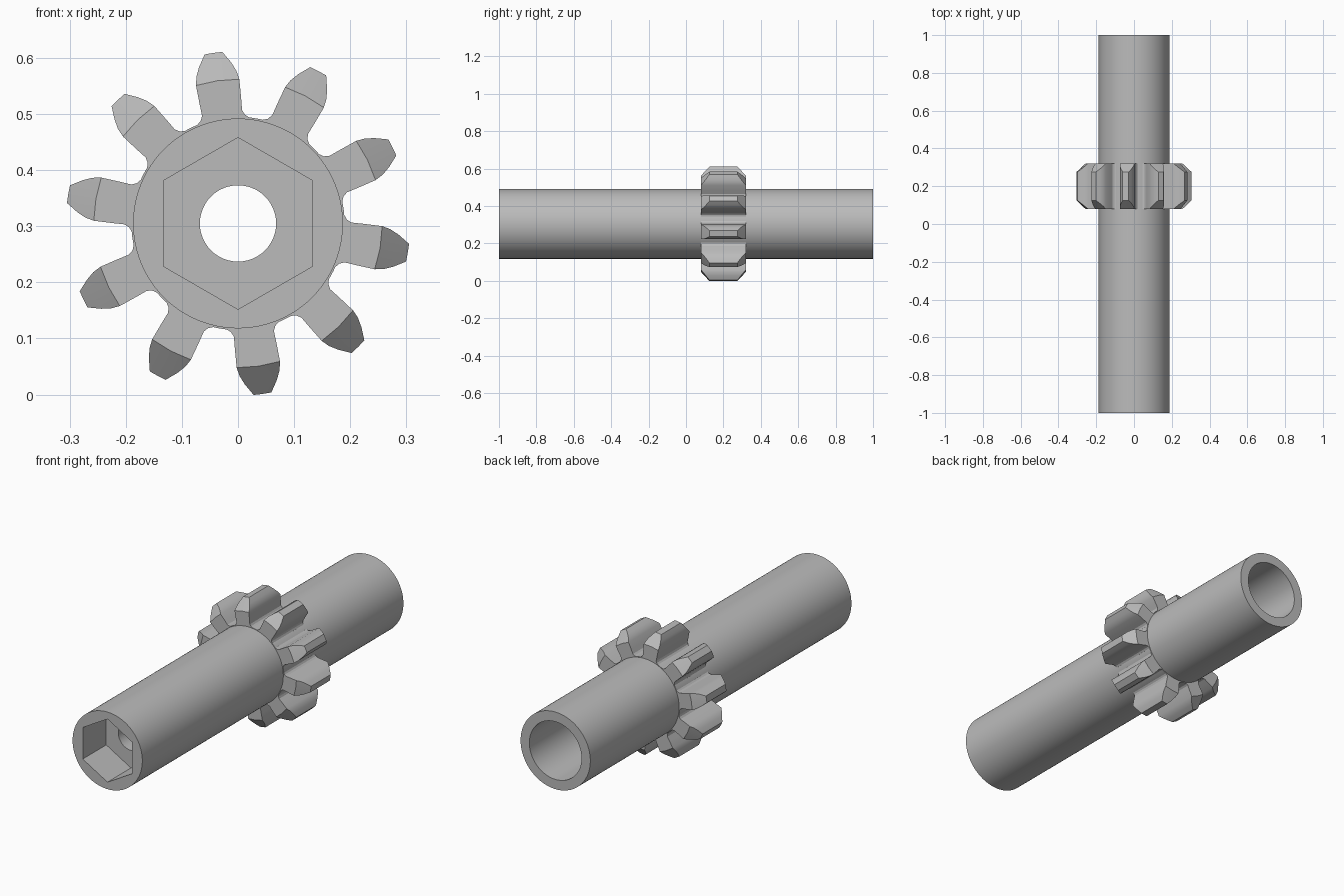
import bpy, bmesh
from math import sin, cos, asin, pi, radians

AXIS_Z = 0.305
GEAR_FRONT, GEAR_BACK = 0.08, 0.32
TEETH = 10
CHAMFER_R = 0.257

cube = bpy.data.objects.get("Cube")
if cube:
    bpy.data.objects.remove(cube, do_unlink=True)

grey = bpy.data.materials.new("plain grey")
grey.use_nodes = True
colour = (0.5, 0.5, 0.5, 1)
grey.diffuse_color = colour
grey.node_tree.nodes["Principled BSDF"].inputs["Base Color"].default_value = colour


def finish(bm, name):
    bmesh.ops.recalc_face_normals(bm, faces=bm.faces)
    mesh = bpy.data.meshes.new(name)
    bm.to_mesh(mesh)
    bm.free()
    mesh.materials.append(grey)
    obj = bpy.data.objects.new(name, mesh)
    bpy.context.collection.objects.link(obj)
    return obj


def select_only(obj):
    bpy.ops.object.select_all(action='DESELECT')
    obj.select_set(True)
    bpy.context.view_layer.objects.active = obj


def smooth(obj, angle=20):
    select_only(obj)
    bpy.ops.object.shade_smooth_by_angle(angle=radians(angle))


def prism(name, radius, y0, y1, sides):
    """Regular prism lying along y, with one corner pointing up."""
    bm = bmesh.new()
    rings = []
    for y in (y0, y1):
        rings.append([bm.verts.new((radius * sin(2 * pi * i / sides), y,
                                    AXIS_Z + radius * cos(2 * pi * i / sides)))
                      for i in range(sides)])
        bm.faces.new(rings[-1])
    for i in range(sides):
        j = (i + 1) % sides
        bm.faces.new((rings[0][i], rings[0][j], rings[1][j], rings[1][i]))
    return finish(bm, name)


def cut(target, cutter):
    mod = target.modifiers.new("cut", 'BOOLEAN')
    mod.operation = 'DIFFERENCE'
    mod.solver = 'EXACT'
    mod.object = cutter
    select_only(target)
    bpy.ops.object.modifier_apply(modifier=mod.name)
    bpy.data.objects.remove(cutter, do_unlink=True)


# Hollow shaft: hexagonal socket in front, narrow passage, round bore behind
shaft = prism("shaft", 0.187, -1, 1, 96)
cut(shaft, prism("hex_cutter", 0.153, -1.1, -0.82, 6))
cut(shaft, prism("bore_cutter", 0.14, 0.0, 1.1, 64))
cut(shaft, prism("passage_cutter", 0.068, -0.9, 0.1, 48))
smooth(shaft)

# Gear hub: a thin sleeve just proud of the shaft
hub = prism("gear_hub", 0.19, GEAR_FRONT, GEAR_BACK, 96)
cut(hub, prism("hub_cutter", 0.183, 0, 0.5, 96))
smooth(hub)

# Gear teeth: (radius, half width) sections, with the tips chamfered at both ends
SECTIONS = [(0.184, 0.05), (0.19, 0.047), (0.194, 0.04), (0.202, 0.036),
            (0.225, 0.0375), (CHAMFER_R, 0.039), (0.272, 0.036),
            (0.287, 0.029), (0.307, 0.016)]
bm = bmesh.new()
for t in range(TEETH):
    middle = radians(98.2) + 2 * pi * t / TEETH
    rings = []
    for r, half in SECTIONS:
        inset = max(0, r - CHAMFER_R) * 0.9
        spread = asin(half / r)
        ring = []
        for y, steps in ((GEAR_FRONT + inset, (-1, 0, 1)),
                         (GEAR_BACK - inset, (1, 0, -1))):
            for s in steps:
                a = middle + s * spread
                ring.append(bm.verts.new((r * cos(a), y, AXIS_Z + r * sin(a))))
        rings.append(ring)
    for lower, upper in zip(rings, rings[1:]):
        for i in range(6):
            j = (i + 1) % 6
            bm.faces.new((lower[i], lower[j], upper[j], upper[i]))
    bm.faces.new(rings[0])
    bm.faces.new(rings[-1])
smooth(finish(bm, "gear_teeth"), 25)
